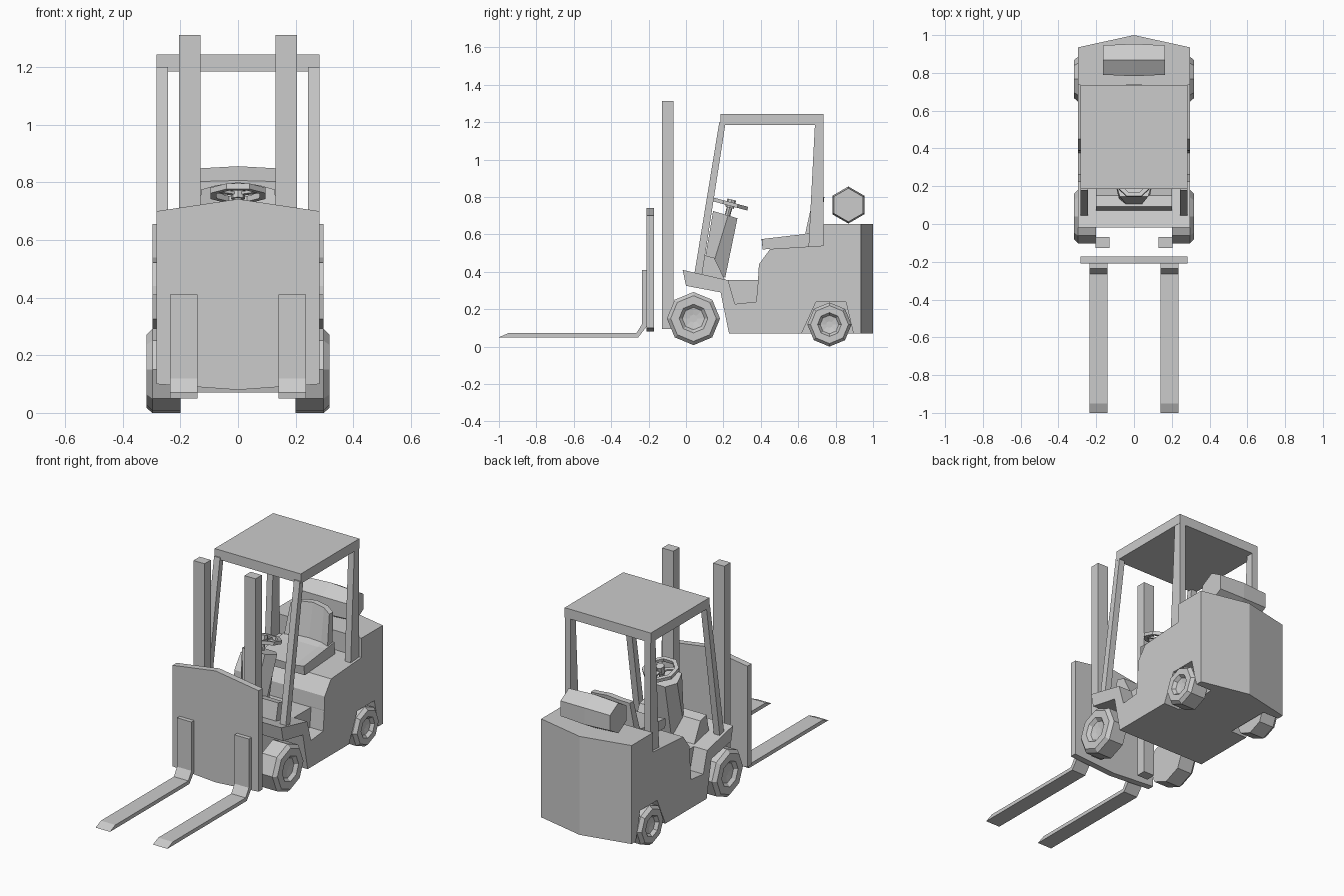
import bpy, bmesh, math
from mathutils import Matrix, Vector

if "Cube" in bpy.data.objects:
    bpy.data.objects.remove(bpy.data.objects["Cube"])

def finish(bm, name):
    bmesh.ops.recalc_face_normals(bm, faces=bm.faces)
    me = bpy.data.meshes.new(name)
    bm.to_mesh(me)
    bm.free()
    ob = bpy.data.objects.new(name, me)
    bpy.context.collection.objects.link(ob)
    return ob

def loft(bm, rings):
    """Skin closed rings of points and cap both ends."""
    vs = [[bm.verts.new(p) for p in r] for r in rings]
    n = len(vs[0])
    for a, b in zip(vs, vs[1:]):
        for i in range(n):
            bm.faces.new((a[i], a[(i + 1) % n], b[(i + 1) % n], b[i]))
    bm.faces.new(vs[0])
    bm.faces.new(vs[-1])

def prism(bm, prof, x0, x1):
    """Extrude a (y, z) side profile along x."""
    loft(bm, [[(x, y, z) for y, z in prof] for x in (x0, x1)])

def part(name, prof, x0, x1, pair=False):
    bm = bmesh.new()
    prism(bm, prof, x0, x1)
    if pair:
        prism(bm, prof, -x0, -x1)
    return finish(bm, name)

def rect(y0, y1, z0, z1):
    return [(y0, z0), (y1, z0), (y1, z1), (y0, z1)]

# chassis with pointed counterweight
bm = bmesh.new()
prism(bm, [(-.018, .41), (0, .325), (.185, .29), (.23, .07), (.935, .07), (.935, .655),
           (.735, .655), (.735, .54), (.45, .522), (.39, .44), (.385, .355), (.225, .355)], -.297, .297)
bmesh.ops.bisect_plane(bm, geom=bm.verts[:] + bm.edges[:] + bm.faces[:],
                       plane_co=(0, 0, 0), plane_no=(1, 0, 0))
for v in bm.verts:
    if abs(v.co.x) < .001 and v.co.y > .9:
        v.co.y = 1
body = finish(bm, "chassis")

# side steps and rear wheel arches cut into the chassis
bm = bmesh.new()
for s in (-1, 1):
    prism(bm, [(.225, .356), (.262, .228), (.375, .24), (.386, .356), (.38, .4), (.23, .4)], s * .21, s * .4)
    prism(bm, [(.60, .03), (.618, .07), (.695, .238), (.855, .238), (.895, .07), (.90, .03)], s * .19, s * .4)
cutter = finish(bm, "cutter")
cutter.hide_render = True
mod = body.modifiers.new("cut", 'BOOLEAN')
mod.object = cutter
mod.operation = 'DIFFERENCE'
mod.solver = 'EXACT'
bpy.context.view_layer.objects.active = body
bpy.ops.object.modifier_apply(modifier="cut")
bpy.data.objects.remove(cutter)

# overhead guard
part("roof", rect(.185, .735, 1.185, 1.243), -.283, .283)
part("front_pillars", [(.045, .39), (.085, .38), (.212, 1.2), (.178, 1.2)], .243, .282, True)
part("rear_pillars", [(.655, .53), (.735, .53), (.735, 1.2), (.69, 1.2)], .243, .282, True)

# mast, carriage plate and forks
part("mast_rails", rect(-.127, -.068, .095, 1.312), .131, .204, True)
bm = bmesh.new()
plate = [(-.283, .10), (0, .08), (.283, .10), (.283, .70), (0, .742), (-.283, .70)]
loft(bm, [[(x, y, z) for x, z in plate] for y in (-.21, -.172)])
finish(bm, "carriage_plate")
part("forks", [(-1, .05), (-.95, .072), (-.265, .072), (-.235, .12), (-.235, .41),
               (-.208, .41), (-.208, .11), (-.255, .05)], .141, .236, True)

# dash base and steering column
part("dash_base", [(.07, .385), (.092, .49), (.15, .475), (.212, .35)], -.2, .2)
bm = bmesh.new()
half = [(.05, .1, 0), (.1, .2, 0), (.06, .26, 0)]
def column_ring(z, slope, front, mid, rear, wf, wm, wr):
    pts = [(wf, front), (wm, mid), (wr, rear)]
    pts = pts + [(-x, y) for x, y in reversed(pts)]
    return [(x, y, z - slope * (y - front)) for x, y in pts]
loft(bm, [column_ring(.40, .25, .09, .13, .21, .03, .08, .05),
          column_ring(.725, .3, .145, .225, .275, .075, .10, .055)])
finish(bm, "steering_column")

# steering wheel: eight-sided rim, spokes, hub and shaft
tilt = Matrix.Translation((0, .238, .762)) @ Matrix.Rotation(math.radians(-15), 4, 'X')
bm = bmesh.new()
sect = [(.103, -.01), (.103, .01), (.08, .01), (.08, -.01)]
rim = [[bm.verts.new((r * math.cos(a), r * math.sin(a), z)) for r, z in sect]
       for a in (math.pi / 4 * (k + .5) for k in range(8))]
for k in range(8):
    a, b = rim[k], rim[(k + 1) % 8]
    for i in range(4):
        bm.faces.new((a[i], a[(i + 1) % 4], b[(i + 1) % 4], b[i]))
for deg in (90, 210, 330):
    m = Matrix.Rotation(math.radians(deg), 4, 'Z') @ Matrix.Translation((.045, 0, -.003)) @ Matrix.Diagonal((.085, .02, .01, 1))
    bmesh.ops.create_cube(bm, size=1, matrix=m)
for r, z0, z1 in ((.024, -.02, .025), (.015, -.09, 0)):
    bmesh.ops.create_cone(bm, cap_ends=True, segments=8, radius1=r, radius2=r, depth=z1 - z0,
                          matrix=Matrix.Translation((0, 0, (z0 + z1) / 2)))
bm.transform(tilt)
finish(bm, "steering_wheel")

# seat cushion and curved backrest
bm = bmesh.new()
loft(bm, [[(x, .41, .52), (x, .70, .53), (x, .69, .61), (x, .62, .60 - d), (x, .405, .575 - d)]
          for x, d in ((-.15, 0), (-.09, .008), (.09, .008), (.15, 0))])
finish(bm, "seat_cushion")
bm = bmesh.new()
loft(bm, [[(x, .63 + d, .57), (x, .68 + d, .57), (x * .88, .71 + d, z), (x * .88, .675 + d, z)]
          for x, d, z in ((-.145, 0, .775), (-.085, .025, .79), (0, .03, .80), (.085, .025, .79), (.145, 0, .775))])
finish(bm, "seat_back")

# gas tank: six-sided with a slight belly
bm = bmesh.new()
loft(bm, [[(x, .868 + r * math.sin(k * math.pi / 3), .757 + r * math.cos(k * math.pi / 3)) for k in range(6)]
          for x, r in ((-.163, .09), (0, .099), (.163, .09))])
finish(bm, "gas_tank")

# eight-sided wheels with dished hubs
def wheel(name, y, z, r, s):
    bm = bmesh.new()
    stations = [(.2, r), (.297, r), (.317, r * .86), (.317, r * .54), (.298, r * .42), (.292, r * .15)]
    loft(bm, [[(s * x, y + q * math.sin(k * math.pi / 4), z + q * math.cos(k * math.pi / 4))
               for k in range(8)] for x, q in stations])
    finish(bm, name)

for side, s in (("left", -1), ("right", 1)):
    wheel("front_wheel_" + side, .04, .15, .142, s)
    wheel("rear_wheel_" + side, .767, .118, .118, s)
